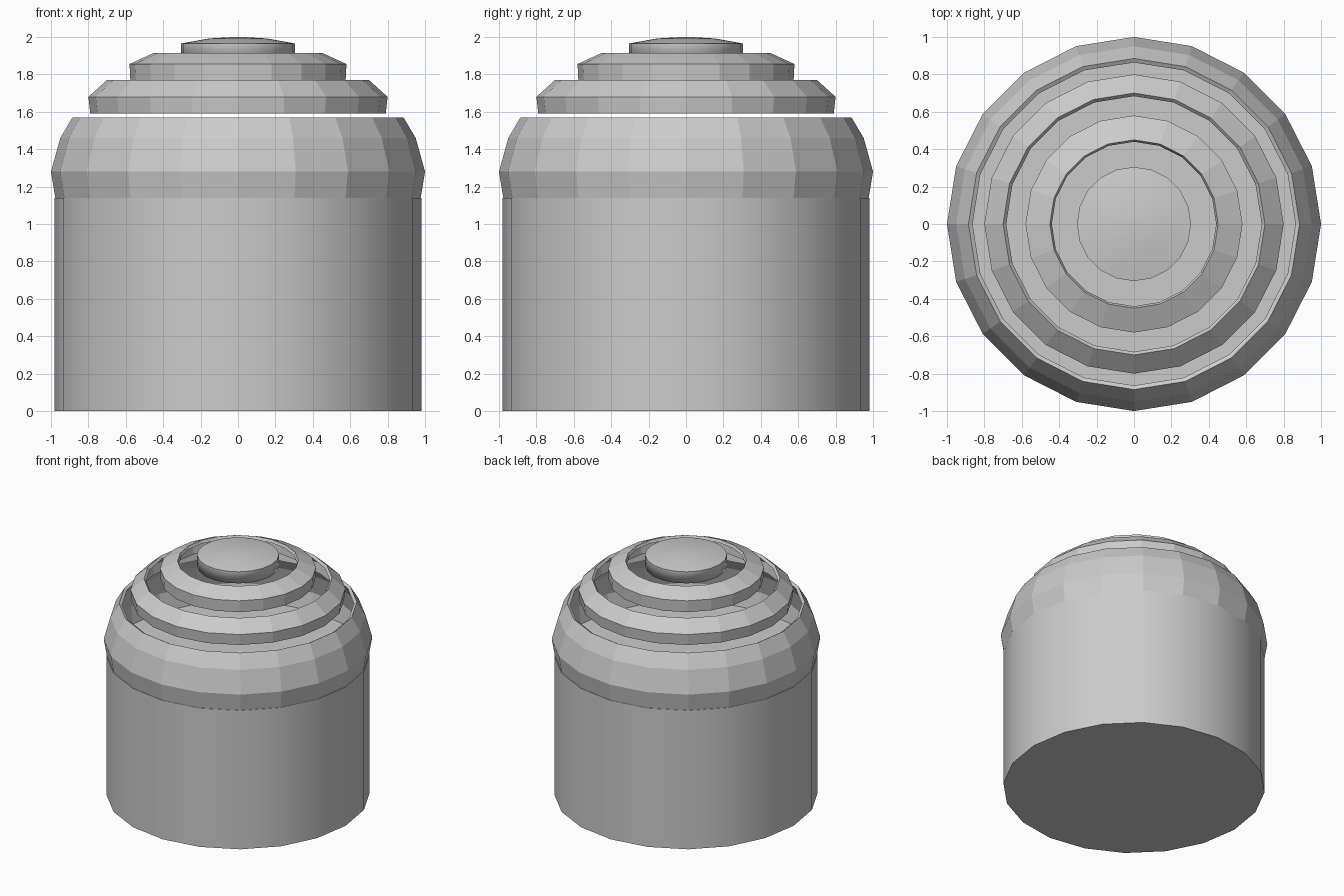
import bpy, bmesh
from math import cos, sin, tau

if "Cube" in bpy.data.objects:
    bpy.data.objects.remove(bpy.data.objects["Cube"])

SIDES = 20


def turned(name, profile, close_bottom=False, close_top=False, wall=0, smooth=False):
    """Spin a (radius, height) profile, listed bottom to top, around z."""
    bm = bmesh.new()
    rings = [[bm.verts.new((r * cos(tau * i / SIDES), r * sin(tau * i / SIDES), z))
              for i in range(SIDES)] for r, z in profile]
    for low, high in zip(rings, rings[1:]):
        for i in range(SIDES):
            j = (i + 1) % SIDES
            bm.faces.new((low[i], low[j], high[j], high[i]))
    if close_bottom:
        bm.faces.new(rings[0][::-1])
    if close_top:
        bm.faces.new(rings[-1])
    mesh = bpy.data.meshes.new(name)
    bm.to_mesh(mesh)
    bm.free()
    obj = bpy.data.objects.new(name, mesh)
    bpy.context.collection.objects.link(obj)
    if wall:
        mod = obj.modifiers.new("wall", 'SOLIDIFY')
        mod.thickness = wall
        mod.offset = -1
    if smooth:
        bpy.ops.object.select_all(action='DESELECT')
        obj.select_set(True)
        bpy.context.view_layer.objects.active = obj
        bpy.ops.object.shade_smooth_by_angle(angle=0.6)
    return obj


# Smooth drum below the dome
turned("drum_body", [(0.98, 0), (0.98, 1.14)], close_bottom=True, close_top=True, smooth=True)

# Faceted dome cut into separate stepped bands
bands = {
    "lower_dome_band": [(0.975, 1.13), (1.0, 1.28), (0.95, 1.46), (0.885, 1.57)],
    "middle_dome_band": [(0.79, 1.59), (0.80, 1.68), (0.70, 1.77)],
    "upper_dome_band": [(0.575, 1.76), (0.58, 1.855), (0.45, 1.915)],
}
for name, profile in bands.items():
    turned(name, profile, wall=0.025)

# Round cap on top
turned("dome_cap", [(0.305, 1.87), (0.305, 1.965), (0.155, 1.992), (0.02, 2.0)],
       close_top=True, wall=0.025, smooth=True)
